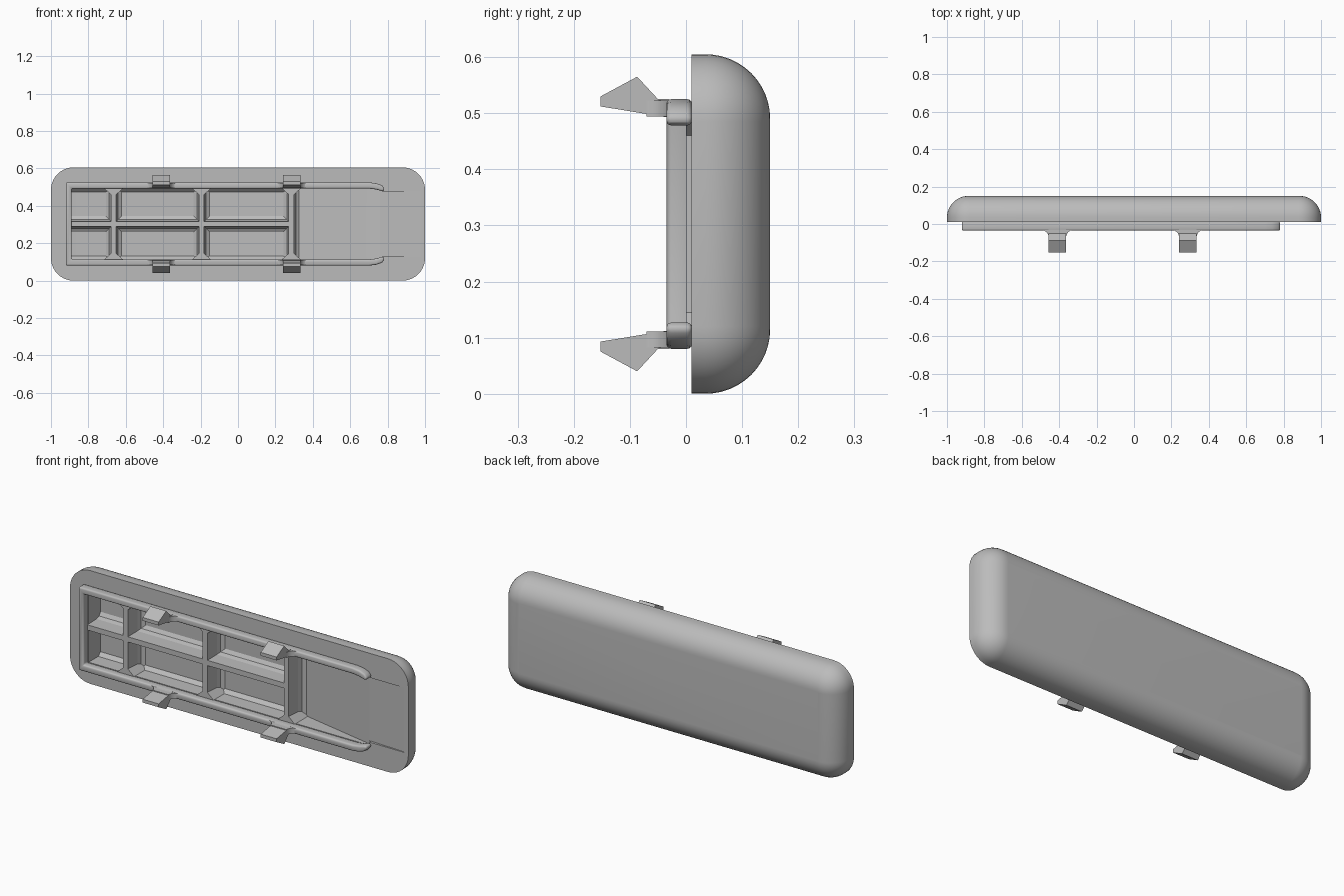
import bpy, bmesh
from math import sin, cos, pi, radians
from mathutils import Vector

if "Cube" in bpy.data.objects:
    bpy.data.objects.remove(bpy.data.objects["Cube"])

MID = 0.3025      # height of the horizontal mirror plane
FLOOR = 0.11      # depth of the pocket floor

grey = bpy.data.materials.new("plain grey")
grey.use_nodes = True
grey.diffuse_color = (0.5, 0.5, 0.5, 1)
grey.node_tree.nodes["Principled BSDF"].inputs["Base Color"].default_value = (0.5, 0.5, 0.5, 1)


def make_object(name, bm):
    bmesh.ops.recalc_face_normals(bm, faces=bm.faces)
    mesh = bpy.data.meshes.new(name)
    bm.to_mesh(mesh)
    bm.free()
    obj = bpy.data.objects.new(name, mesh)
    mesh.materials.append(grey)
    bpy.context.collection.objects.link(obj)
    return obj


def select(obj):
    bpy.ops.object.select_all(action='DESELECT')
    obj.select_set(True)
    bpy.context.view_layer.objects.active = obj


def apply_modifiers(obj):
    select(obj)
    for mod in list(obj.modifiers):
        bpy.ops.object.modifier_apply(modifier=mod.name)


def smooth(obj, angle=35):
    select(obj)
    bpy.ops.object.shade_smooth_by_angle(angle=radians(angle))


def prism(name, points, axis, lo, hi):
    """Extrude a 2D outline along one axis; the outline uses the other two in order."""
    bm = bmesh.new()

    def place(p, h):
        co = list(p)
        co.insert("xyz".index(axis), h)
        return Vector(co)
    face = bm.faces.new([bm.verts.new(place(p, lo)) for p in points])
    top = bmesh.ops.extrude_face_region(bm, geom=[face])["geom"]
    shift = place((0, 0), hi - lo)
    bmesh.ops.translate(bm, vec=shift, verts=[v for v in top if isinstance(v, bmesh.types.BMVert)])
    return make_object(name, bm)


def flip(points):
    """Mirror (a, z) points about the middle height, in reverse order."""
    return [(a, 2 * MID - z) for a, z in reversed(points)]


# Shell: rounded rectangle rings following a quarter-round back edge
def ring(bm, inset, y, steps=10):
    r = 0.12 - inset
    verts = []
    for k, (sx, sz) in enumerate([(1, 1), (-1, 1), (-1, -1), (1, -1)]):
        for i in range(steps + 1):
            a = (k + i / steps) * pi / 2
            verts.append(bm.verts.new((sx * 0.88 + r * cos(a), y, MID + sz * (MID - 0.12) + r * sin(a))))
    return verts


bm = bmesh.new()
R = 0.115
rings = [ring(bm, 0, 0.01)]
for i in range(13):
    a = i / 12 * pi / 2
    rings.append(ring(bm, R * (1 - cos(a)), 0.035 + R * sin(a)))
for low, high in zip(rings, rings[1:]):
    for i in range(len(low)):
        j = (i + 1) % len(low)
        bm.faces.new((low[i], low[j], high[j], high[i]))
bm.faces.new(rings[0])
bm.faces.new(rings[-1])
shell = make_object("shell", bm)

# Pocket with a ramped end, and a shallow recess running to the edge
pocket = prism("pocket_cutter", [(-0.89, -0.1), (-0.89, FLOOR), (0.33, FLOOR), (0.77, 0.022), (0.77, -0.1)],
               "z", 0.113, 0.492)
recess = prism("recess_cutter", [(0.76, -0.1), (0.76, 0.024), (0.975, 0.014), (0.975, -0.1)],
               "z", 0.13, 0.475)
for cutter in (pocket, recess):
    cutter.hide_render = True
    cut = shell.modifiers.new("cut", 'BOOLEAN')
    cut.operation = 'DIFFERENCE'
    cut.solver = 'EXACT'
    cut.object = cutter
apply_modifiers(shell)
for cutter in (pocket, recess):
    bpy.data.objects.remove(cutter)
smooth(shell)

# Raised rail: open loop whose ends hook inward
outer = [(-0.92, 0.525), (0.70, 0.525), (0.74, 0.52), (0.77, 0.509), (0.785, 0.49)]
inner = [(0.775, 0.476), (0.74, 0.487), (0.70, 0.492), (-0.89, 0.492)]
half = outer + inner
rail = prism("rail", half + flip(half), "y", -0.035, 0.0105)
bevel = rail.modifiers.new("round", 'BEVEL')
bevel.width = 0.01
bevel.segments = 3
bevel.limit_method = 'ANGLE'
bevel.angle_limit = radians(50)
apply_modifiers(rail)
smooth(rail)


# Ribs: thin web that flares where it meets the floor
def rib_profile(centre, front=0.0):
    side = [(0.014, front), (0.017, FLOOR - 0.035), (0.024, FLOOR - 0.012), (0.045, FLOOR + 0.002)]
    return [(centre + w, y) for w, y in side] + [(centre - w, y) for w, y in reversed(side)]


for i, x in enumerate((-0.665, -0.195, 0.285)):
    prism(f"upright_rib_{i + 1}", rib_profile(x), "z", 0.112, 0.493)
    # Flared feet where the rib meets the pocket walls
    foot = [(x - 0.05, 0.113), (x + 0.05, 0.113), (x + 0.014, 0.145), (x - 0.014, 0.145)]
    prism(f"lower_foot_{i + 1}", foot, "y", 0.0, FLOOR)
    prism(f"upper_foot_{i + 1}", flip(foot), "y", 0.0, FLOOR)
prism("long_rib", [(y, z) for z, y in rib_profile(MID)], "x", -0.891, 0.285)

# Sloped fillets along the pocket floor edges
edge = [(FLOOR + 0.001, 0.112), (FLOOR - 0.02, 0.112), (FLOOR + 0.001, 0.132)]
prism("lower_fillet", edge, "x", -0.89, 0.285)
prism("upper_fillet", flip(edge), "x", -0.89, 0.285)

# Snap clips: barbed hook plus a curved root blending into the rail
hook = [(-0.03, 0.492), (-0.152, 0.512), (-0.152, 0.53), (-0.087, 0.565), (-0.05, 0.525), (-0.03, 0.525)]
for side, x in (("right", -0.41), ("left", 0.2875)):
    arc = [(0.047 + 0.045 * (1 - sin(t)), -0.03 - 0.04 * (1 - cos(t)))
           for t in [i / 6 * pi / 2 for i in range(7)]]
    root = [(x + w, y) for w, y in arc] + [(x - w, y) for w, y in reversed(arc)]
    for level, shape, lo in (("upper", hook, 0.494), ("lower", flip(hook), 0.082)):
        prism(f"{level}_{side}_clip", shape, "x", x - 0.047, x + 0.047)
        smooth(prism(f"{level}_{side}_clip_root", root, "z", lo, lo + 0.029))
